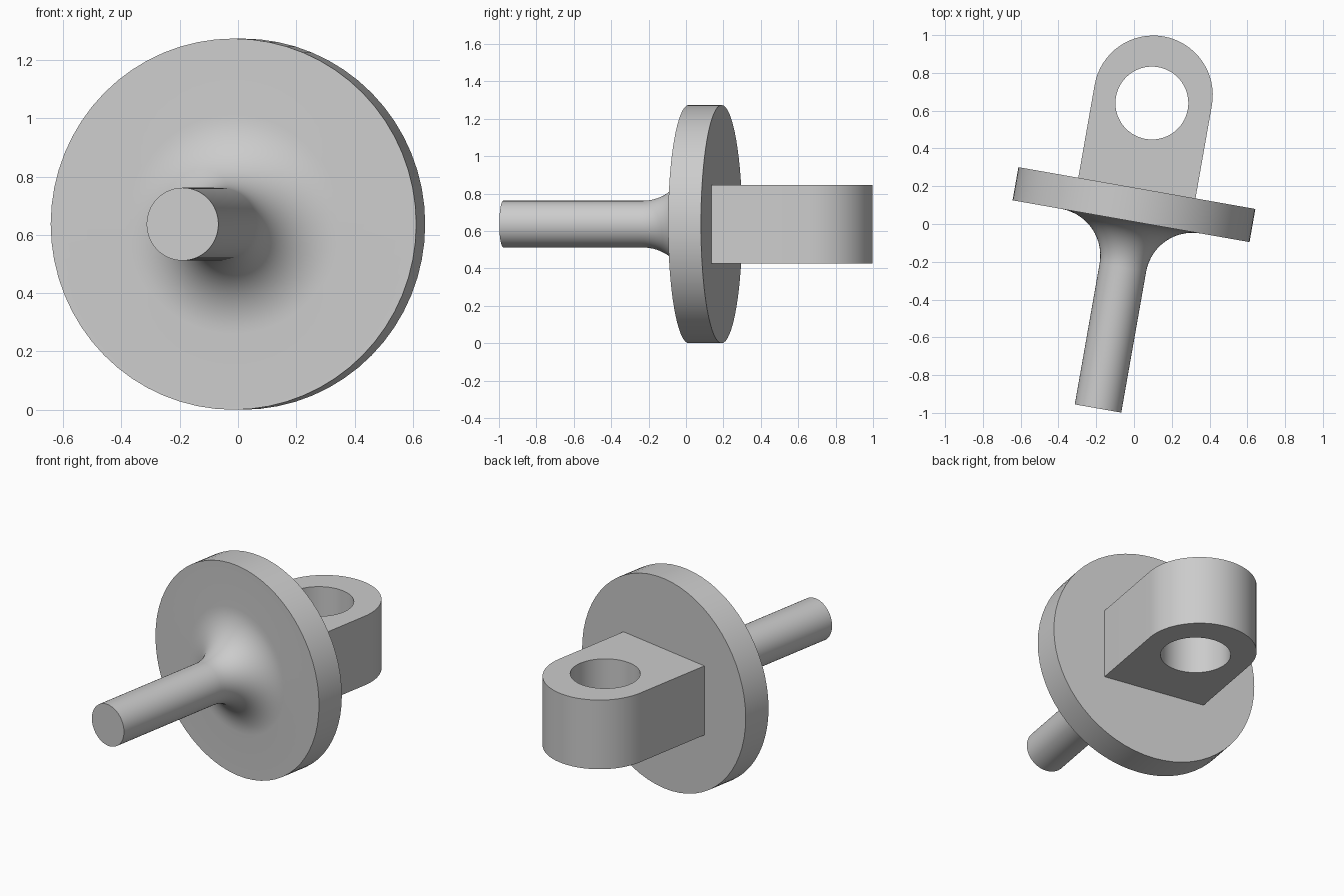
import bpy, bmesh
from math import sin, cos, pi, radians
from mathutils import Matrix, Vector

cube = bpy.data.objects.get("Cube")
if cube:
    bpy.data.objects.remove(cube, do_unlink=True)

# Shared placement: the whole fitting is turned 10 degrees about the vertical
TURN = radians(-10)
CENTRE_Z = 0.637
OFFSET = -0.018
SIDES = 64

grey = bpy.data.materials.new("plain_grey")
grey.use_nodes = True
colour = (0.6, 0.6, 0.6, 1)
grey.diffuse_color = colour
grey.node_tree.nodes["Principled BSDF"].inputs["Base Color"].default_value = colour


def finish(bm, name):
    """Turn a bmesh into a placed object, smooth with sharp corners."""
    bmesh.ops.remove_doubles(bm, verts=bm.verts, dist=1e-5)
    bmesh.ops.recalc_face_normals(bm, faces=bm.faces)
    for face in bm.faces:
        face.smooth = True
    mesh = bpy.data.meshes.new(name)
    bm.to_mesh(mesh)
    bm.free()
    mesh.set_sharp_from_angle(angle=radians(30))
    mesh.materials.append(grey)
    obj = bpy.data.objects.new(name, mesh)
    bpy.context.collection.objects.link(obj)
    turn = Matrix.Rotation(TURN, 4, 'Z')
    obj.location = turn @ Vector((OFFSET, 0, CENTRE_Z))
    obj.rotation_euler.z = TURN


def arc(cx, cy, r, start, end, steps):
    angles = [start + (end - start) * i / steps for i in range(steps + 1)]
    return [(cx + r * cos(a), cy + r * sin(a)) for a in angles]


# Shaft and flange: one lathed profile (radius, distance along the axis)
shaft_r, fillet_r, flange_r = 0.125, 0.25, 0.637
shaft_end, flange_front, flange_back = -0.995, 0.012, 0.19
profile = [(0, shaft_end), (shaft_r, shaft_end)]
profile += arc(shaft_r + fillet_r, flange_front - fillet_r, fillet_r, pi, pi / 2, 14)
profile += [(flange_r, flange_front), (flange_r, flange_back), (0, flange_back)]

bm = bmesh.new()
verts = [bm.verts.new((r, y, 0)) for r, y in profile]
edges = [bm.edges.new(pair) for pair in zip(verts, verts[1:])]
bmesh.ops.spin(bm, geom=verts + edges, cent=(0, 0, 0), axis=(0, 1, 0),
               angle=2 * pi, steps=SIDES)
finish(bm, "shaft_and_flange")

# Lug: rounded plate with a vertical pin hole, rooted in the flange
lug_r, hole_r, half_height = 0.315, 0.193, 0.21
root = flange_back - 0.005
outline = [(-lug_r, root), (lug_r, root)] + arc(0, 0.69, lug_r, 0, pi, SIDES // 2)
hole = arc(0, 0.647, hole_r, 0, 2 * pi, SIDES)[:-1]

bm = bmesh.new()
edges = []
for loop in (outline, hole):
    verts = [bm.verts.new((x, y, -half_height)) for x, y in loop]
    edges += [bm.edges.new(pair) for pair in zip(verts, verts[1:] + verts[:1])]
bmesh.ops.triangle_fill(bm, edges=edges, use_beauty=True, normal=(0, 0, 1))
top = bmesh.ops.extrude_face_region(bm, geom=bm.faces[:], use_keep_orig=True)
moved = [g for g in top["geom"] if isinstance(g, bmesh.types.BMVert)]
bmesh.ops.translate(bm, verts=moved, vec=(0, 0, 2 * half_height))
finish(bm, "pin_lug")
